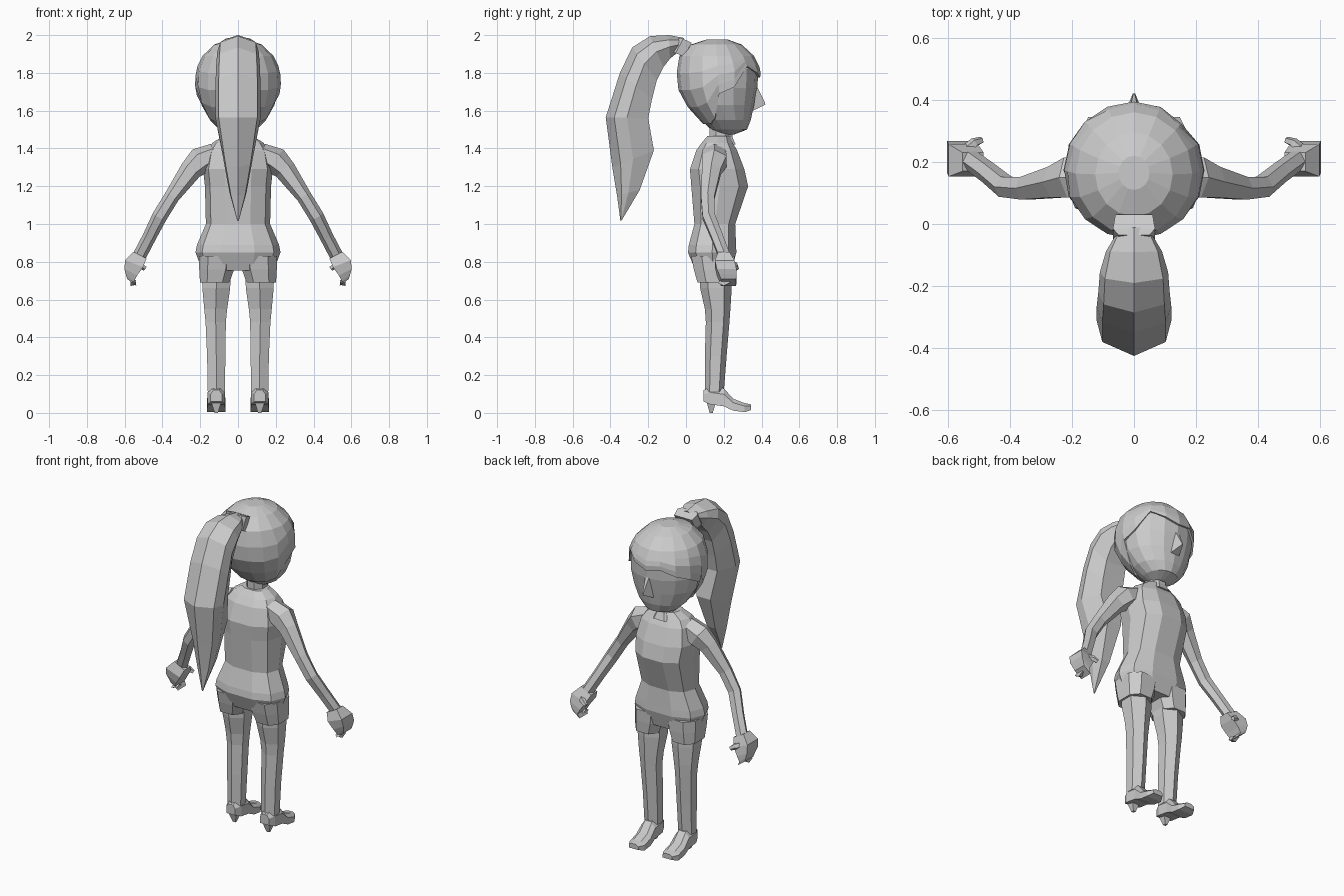
import bpy, bmesh, math
from mathutils import Vector

grey = bpy.data.materials.new("plain grey")
grey.diffuse_color = (0.6, 0.6, 0.6, 1)


def loft(name, rings, mirror=False):
    """Skin a list of equal-length point rings and cap both ends."""
    bm = bmesh.new()
    vs = [[bm.verts.new(p) for p in r] for r in rings]
    n = len(vs[0])
    for a, b in zip(vs, vs[1:]):
        for i in range(n):
            j = (i + 1) % n
            bm.faces.new((a[i], a[j], b[j], b[i]))
    bm.faces.new(vs[0][::-1])
    bm.faces.new(vs[-1])
    if mirror:
        geo = bmesh.ops.duplicate(bm, geom=bm.verts[:] + bm.edges[:] + bm.faces[:])["geom"]
        for v in geo:
            if isinstance(v, bmesh.types.BMVert):
                v.co.x = -v.co.x
    bmesh.ops.recalc_face_normals(bm, faces=bm.faces)
    me = bpy.data.meshes.new(name)
    bm.to_mesh(me)
    bm.free()
    me.materials.append(grey)
    ob = bpy.data.objects.new(name, me)
    bpy.context.collection.objects.link(ob)
    return ob


def level(z, back, front, rx, n=8, cx=0, power=1.0, turn=0.5):
    """Horizontal ring; power below 1 makes it boxier."""
    pts = []
    for i in range(n):
        a = 2 * math.pi * (i + turn) / n
        s, c = math.sin(a), math.cos(a)
        s = math.copysign(abs(s) ** power, s)
        c = math.copysign(abs(c) ** power, c)
        pts.append((cx + rx * s, (back + front) / 2 + (front - back) / 2 * c, z))
    return pts


def tube(name, path, n=6, mirror=True):
    """Round limb along (x, y, z, radius across, radius deep) stations."""
    ps = [Vector(p[:3]) for p in path]
    rings = []
    for i, p in enumerate(ps):
        d = (ps[min(i + 1, len(ps) - 1)] - ps[max(i - 1, 0)]).normalized()
        v = (Vector((0, 1, 0)) - d * d.y).normalized()
        u = d.cross(v)
        rings.append([p + u * path[i][3] * math.cos(2 * math.pi * k / n)
                      + v * path[i][4] * math.sin(2 * math.pi * k / n) for k in range(n)])
    return loft(name, rings, mirror)


# Head: back, front and half width by height
HEAD = [(1.475, .15, .27, .06), (1.50, .12, .335, .11), (1.55, .07, .355, .16),
        (1.63, 0, .372, .205), (1.72, -.045, .39, .228), (1.82, -.05, .395, .223),
        (1.89, -.035, .36, .188), (1.95, .025, .295, .125), (1.977, .11, .22, .05)]


def head_at(z):
    for a, b in zip(HEAD, HEAD[1:]):
        if z <= b[0]:
            t = (z - a[0]) / (b[0] - a[0])
            return [a[k] + (b[k] - a[k]) * t for k in (1, 2, 3)]
    return HEAD[-1][1:]


def head_point(i, z, inset=0.0):
    back, front, rx = head_at(z)
    a = 2 * math.pi * i / 16
    return ((rx - inset) * math.sin(a),
            (back + front) / 2 + ((front - back) / 2 - inset) * math.cos(a), z)


loft("face", [[head_point(i, h[0], .012) for i in range(16)] for h in HEAD[:-2]])

# Hair cap whose lower edge sweeps from the nape up to a side-parted fringe
EDGE = [1.775, 1.80, 1.835, 1.725, 1.69, 1.56, 1.53, 1.53, 1.53,
        1.53, 1.53, 1.56, 1.68, 1.72, 1.75, 1.79]
rows = [[head_point(i, EDGE[i], .03) for i in range(16)]]
for k in range(5):
    rows.append([head_point(i, EDGE[i] + (1.89 - EDGE[i]) * k / 4) for i in range(16)])
rows += [[head_point(i, h[0]) for i in range(16)] for h in HEAD[-2:]]
loft("hair_cap", rows)

# Nose
loft("nose", [[(-.03, .355, 1.60), (.03, .355, 1.60), (.012, .375, 1.73), (-.012, .375, 1.73)],
              [(-.004, .42, 1.632), (.004, .42, 1.632), (.003, .418, 1.645), (-.003, .418, 1.645)]])

# Ponytail: outer point, inner point (y, z) and half width
TAIL = [(-.01, 1.985, -.03, 1.92, .05), (-.09, 2.0, -.085, 1.875, .09),
        (-.19, 1.995, -.12, 1.83, .11), (-.285, 1.935, -.155, 1.76, .115),
        (-.35, 1.80, -.18, 1.66, .12), (-.425, 1.565, -.20, 1.56, .12),
        (-.39, 1.30, -.17, 1.39, .078), (-.365, 1.15, -.245, 1.18, .045),
        (-.347, 1.015, -.340, 1.02, .004)]
SECTION = [(0, 1), (.85, .8), (1, .5), (.6, 0), (-.6, 0), (-1, .5), (-.85, .8)]
loft("ponytail", [[(w * u, iy + (oy - iy) * t, iz + (oz - iz) * t) for u, t in SECTION]
                  for oy, oz, iy, iz, w in TAIL])

# Hair band
loft("hair_band", [[(s * w, y + dy, z + dz) for s, dy, dz in
                    ((-1, -.03, -.04), (1, -.03, -.04), (1, .01, .035), (-1, .01, .035))]
                   for y, z, w in ((.02, 1.925, .06), (-.025, 1.945, .068), (-.045, 1.95, .05))])

# Neck and torso
loft("neck", [level(1.42, .09, .27, .09), level(1.46, .12, .25, .06), level(1.53, .12, .25, .06)])
loft("torso", [level(z, b, f, w, 10, power=.8) for z, b, f, w in
               ((.755, .045, .245, .19), (.85, .005, .272, .225), (.89, .01, .27, .217),
                (1.0, .04, .265, .17), (1.2, .022, .335, .175), (1.29, .015, .315, .185),
                (1.39, .05, .275, .165), (1.43, .08, .25, .135), (1.465, .11, .235, .08))])

# Shorts
loft("shorts_leg", [level(z, b, f, w, 8, cx, .75) for z, b, f, w, cx in
                    ((.69, .055, .255, .083, .123), (.76, .035, .262, .098, .113),
                     (.83, .02, .265, .105, .108))], True)

# Legs
loft("leg", [level(z, b, f, w, 6, cx, turn=0) for z, b, f, w, cx in
             ((.11, .10, .20, .052, .115), (.30, .10, .215, .056, .115),
              (.48, .105, .23, .062, .118), (.55, .10, .235, .070, .118),
              (.66, .075, .242, .085, .115), (.76, .07, .24, .088, .115))], True)

# High-heeled shoes
loft("shoe", [[(.115 - w, y, lo), (.115 + w, y, lo), (.115 + w, y, (lo + 2 * hi) / 3),
               (.115 + w * .5, y, hi), (.115 - w * .5, y, hi), (.115 - w, y, (lo + 2 * hi) / 3)]
              for y, lo, hi, w in
              ((.093, .06, .12, .03), (.13, .045, .14, .047), (.20, .035, .13, .046),
               (.25, .012, .075, .05), (.31, .004, .052, .05), (.345, .015, .045, .032))], True)
loft("shoe_heel", [level(0, .122, .145, .012, 4, .115), level(.06, .098, .17, .04, 4, .115)], True)

# Arms
tube("arm", [(.12, .15, 1.375, .055, .07), (.20, .15, 1.335, .072, .075),
             (.25, .135, 1.285, .058, .058), (.35, .115, 1.145, .040, .042),
             (.415, .12, 1.04, .040, .038), (.47, .165, .93, .036, .035),
             (.525, .205, .825, .036, .034)])

# Hands with curled fingers and thumb
loft("palm", [[(x - w, y - d, z - .018), (x + w, y - d, z + .018),
               (x + w, y + d, z + .018), (x - w, y + d, z - .018)] for x, y, z, w, d in
              ((.518, .20, .835, .034, .03), (.55, .205, .79, .047, .052),
               (.568, .215, .745, .034, .052), (.572, .222, .715, .022, .046),
               (.562, .225, .69, .024, .04))], True)
tube("thumb", [(.54, .235, .785, .022, .022), (.515, .262, .78, .018, .016),
               (.492, .27, .765, .013, .012)], 5)
tube("finger_tip", [(.57, .20, .69, .018, .035), (.54, .20, .69, .012, .026)], 4)
